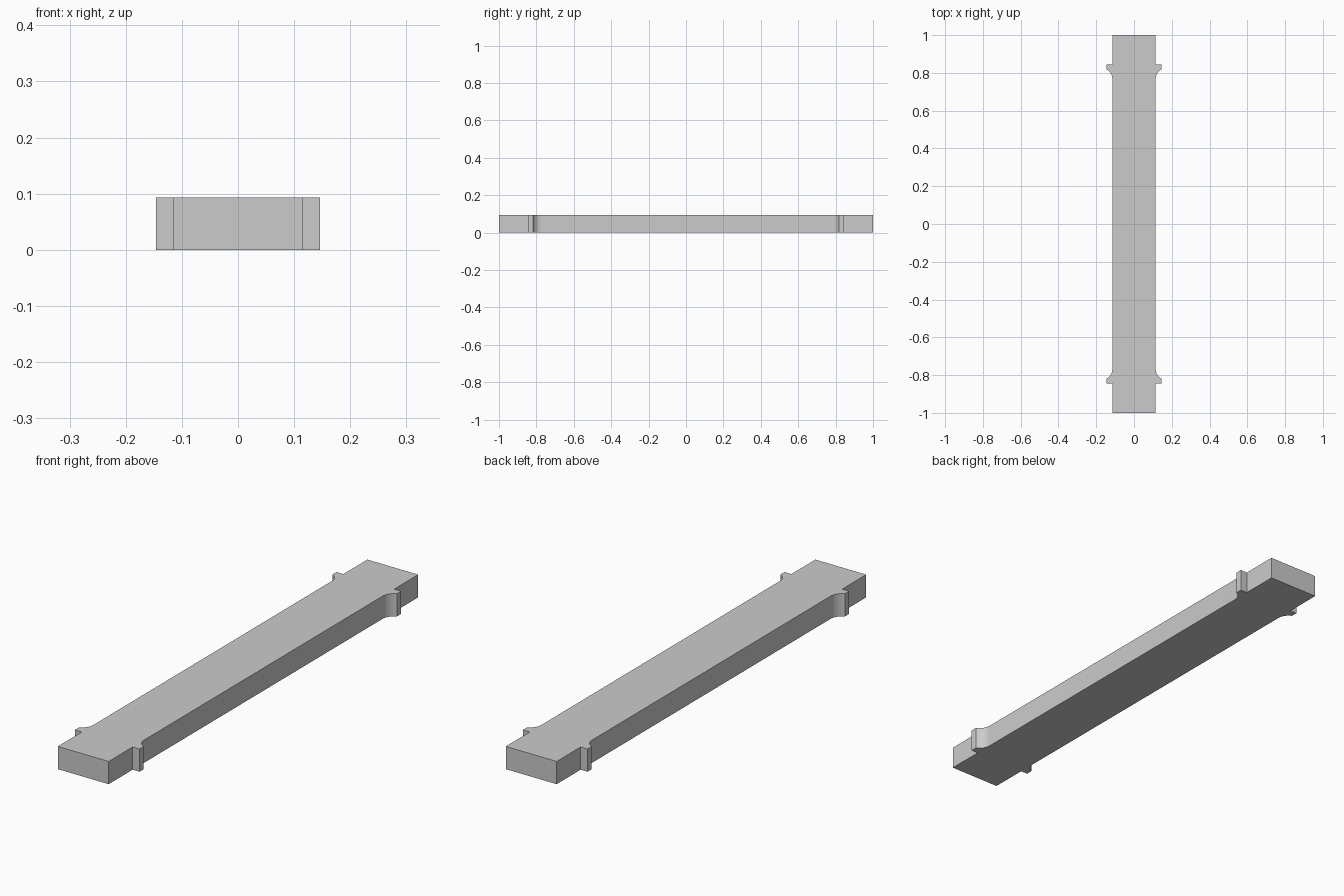
import bpy
import bmesh
from math import asin, cos, sin

cube = bpy.data.objects.get("Cube")
if cube:
    bpy.data.objects.remove(cube, do_unlink=True)

LENGTH, HEIGHT = 1.0, 0.093      # half length, full height
BODY, LUG = 0.115, 0.146         # half widths
LUG_OUT, LUG_IN, FILLET = 0.845, 0.818, 0.77
STEPS = 10

grey = bpy.data.materials.new("plain grey")
grey.use_nodes = True
colour = (0.6, 0.6, 0.6, 1)
grey.diffuse_color = colour
grey.node_tree.nodes["Principled BSDF"].inputs["Base Color"].default_value = colour

# Quarter of the plan outline: concave fillet, square lug, plain end
rise, run = LUG - BODY, LUG_IN - FILLET
radius = (rise ** 2 + run ** 2) / (2 * rise)
sweep = asin(run / radius)
quarter = []
for i in range(STEPS + 1):
    a = sweep * i / STEPS
    quarter.append((BODY + radius * (1 - cos(a)), FILLET + radius * sin(a)))
quarter += [(LUG, LUG_OUT), (BODY, LUG_OUT), (BODY, LENGTH)]

# Mirror the quarter into the full outline
half = [(x, -y) for x, y in reversed(quarter)] + quarter
outline = half + [(-x, y) for x, y in reversed(half)]

# Extrude the outline into the bar
bm = bmesh.new()
base = bm.faces.new([bm.verts.new((x, y, 0)) for x, y in outline])
top = bmesh.ops.extrude_face_region(bm, geom=[base], use_keep_orig=True)["geom"]
bmesh.ops.translate(bm, vec=(0, 0, HEIGHT),
                    verts=[v for v in top if isinstance(v, bmesh.types.BMVert)])
bmesh.ops.recalc_face_normals(bm, faces=bm.faces)
mesh = bpy.data.meshes.new("lugged_bar")
bm.to_mesh(mesh)
bm.free()
mesh.materials.append(grey)

bar = bpy.data.objects.new("lugged_bar", mesh)
bpy.context.collection.objects.link(bar)
bpy.context.view_layer.objects.active = bar
bar.select_set(True)
bpy.ops.object.shade_smooth_by_angle(angle=0.5)
